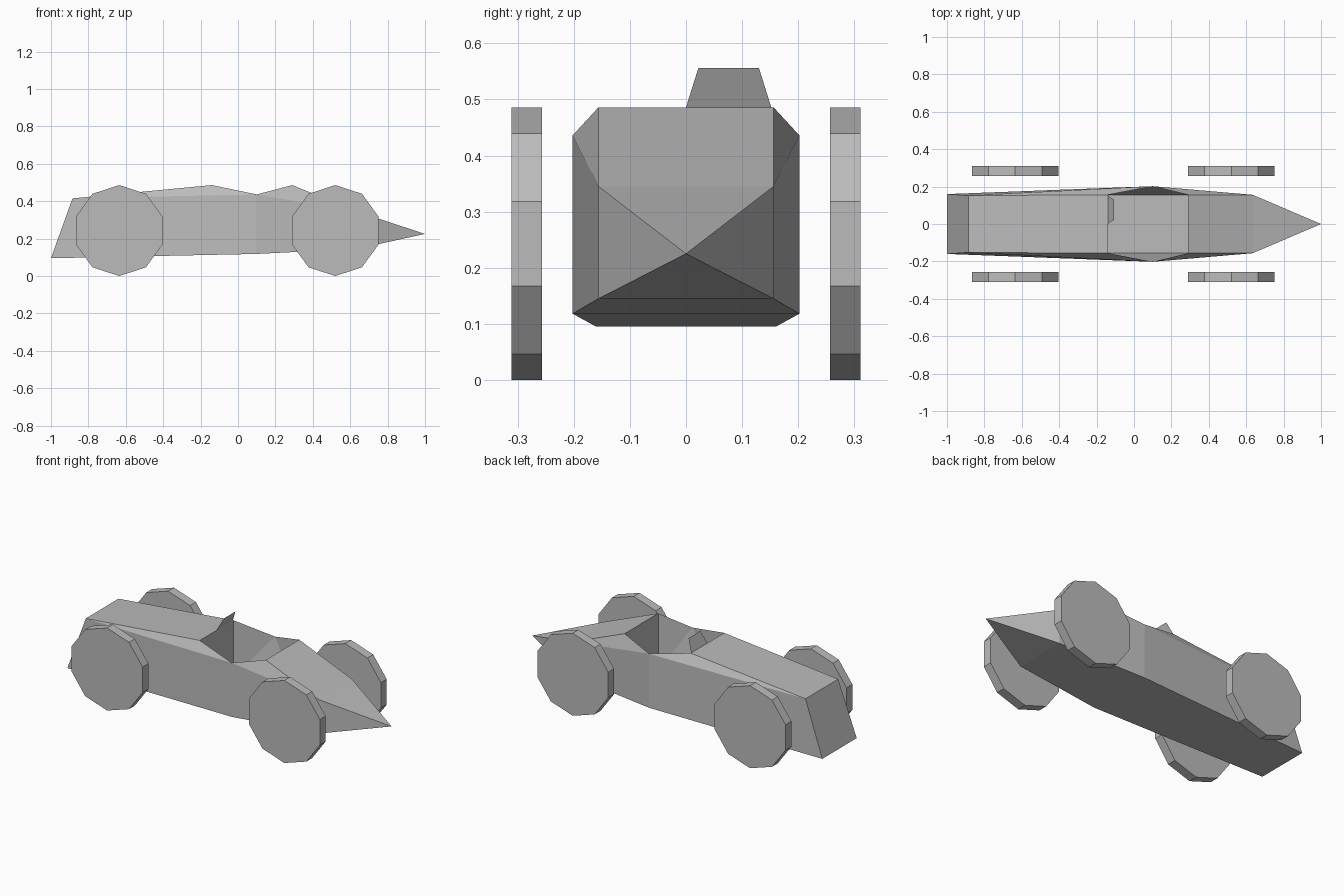
import bpy
import bmesh
from math import pi
from mathutils import Matrix

if "Cube" in bpy.data.objects:
    bpy.data.objects.remove(bpy.data.objects["Cube"], do_unlink=True)

# Single flat grey
grey = bpy.data.materials.new("plain_grey")
grey.use_nodes = True
colour = (0.5, 0.5, 0.5, 1)
grey.diffuse_color = colour
grey.node_tree.nodes["Principled BSDF"].inputs["Base Color"].default_value = colour


def finish(bm, name):
    mesh = bpy.data.meshes.new(name)
    bm.to_mesh(mesh)
    bm.free()
    mesh.materials.append(grey)
    obj = bpy.data.objects.new(name, mesh)
    bpy.context.collection.objects.link(obj)
    return obj


# Body: left half corner points, repeated on the right side
corners = {
    "tail_low": (-1, 0.16, 0.095),
    "tail_top": (-0.885, 0.152, 0.415),
    "waist_low": (0.1, 0.202, 0.118),
    "waist_top": (0.1, 0.202, 0.436),
    "seat_rim": (-0.14, 0.156, 0.486),
    "dash_rim": (0.29, 0.156, 0.486),
    "seat_floor": (-0.14, 0.156, 0.15),
    "dash_floor": (0.29, 0.156, 0.15),
    "nose_low": (0.635, 0.156, 0.145),
    "nose_top": (0.635, 0.156, 0.345),
}
# Faces on each flank, including the cockpit's inner walls
flanks = [
    "tail_low waist_low waist_top tail_top",
    "tail_top waist_top seat_rim",
    "waist_low nose_low nose_top waist_top",
    "waist_top nose_top dash_rim",
    "nose_low tip nose_top",
    "seat_rim waist_top seat_floor",
    "waist_top dash_floor seat_floor",
    "waist_top dash_rim dash_floor",
]
# Faces spanning from one side to the other along a closed section
section = ["tail_low", "tail_top", "seat_rim", "seat_floor", "dash_floor",
           "dash_rim", "nose_top", "tip", "nose_low", "waist_low", "tail_low"]

bm = bmesh.new()
tip = bm.verts.new((1, 0, 0.225))
sides = []
for s in (1, -1):
    pts = {k: bm.verts.new((x, s * y, z)) for k, (x, y, z) in corners.items()}
    pts["tip"] = tip
    sides.append(pts)
    for names in flanks:
        bm.faces.new([pts[n] for n in names.split()])
left, right = sides
for a, b in zip(section, section[1:]):
    loop = [left[a], left[b], right[b], right[a]]
    bm.faces.new(list(dict.fromkeys(loop)))
bmesh.ops.recalc_face_normals(bm, faces=bm.faces)
finish(bm, "body")

# Small raked screen behind the seat, on the left half
bm = bmesh.new()
bm.faces.new([bm.verts.new(p) for p in (
    (-0.14, 0, 0.486), (-0.14, 0.152, 0.486),
    (-0.108, 0.13, 0.556), (-0.108, 0.022, 0.556))])
finish(bm, "headrest_fin")

# Ten-sided wheels with a corner at the top
for end, x in (("rear", -0.635), ("front", 0.52)):
    for side, y in (("left", 0.284), ("right", -0.284)):
        bm = bmesh.new()
        bmesh.ops.create_cone(bm, cap_ends=True, segments=10, radius1=0.243,
                              radius2=0.243, depth=0.054,
                              matrix=Matrix.Rotation(pi / 2, 4, "X"))
        wheel = finish(bm, f"{end}_{side}_wheel")
        wheel.location = (x, y, 0.243)
